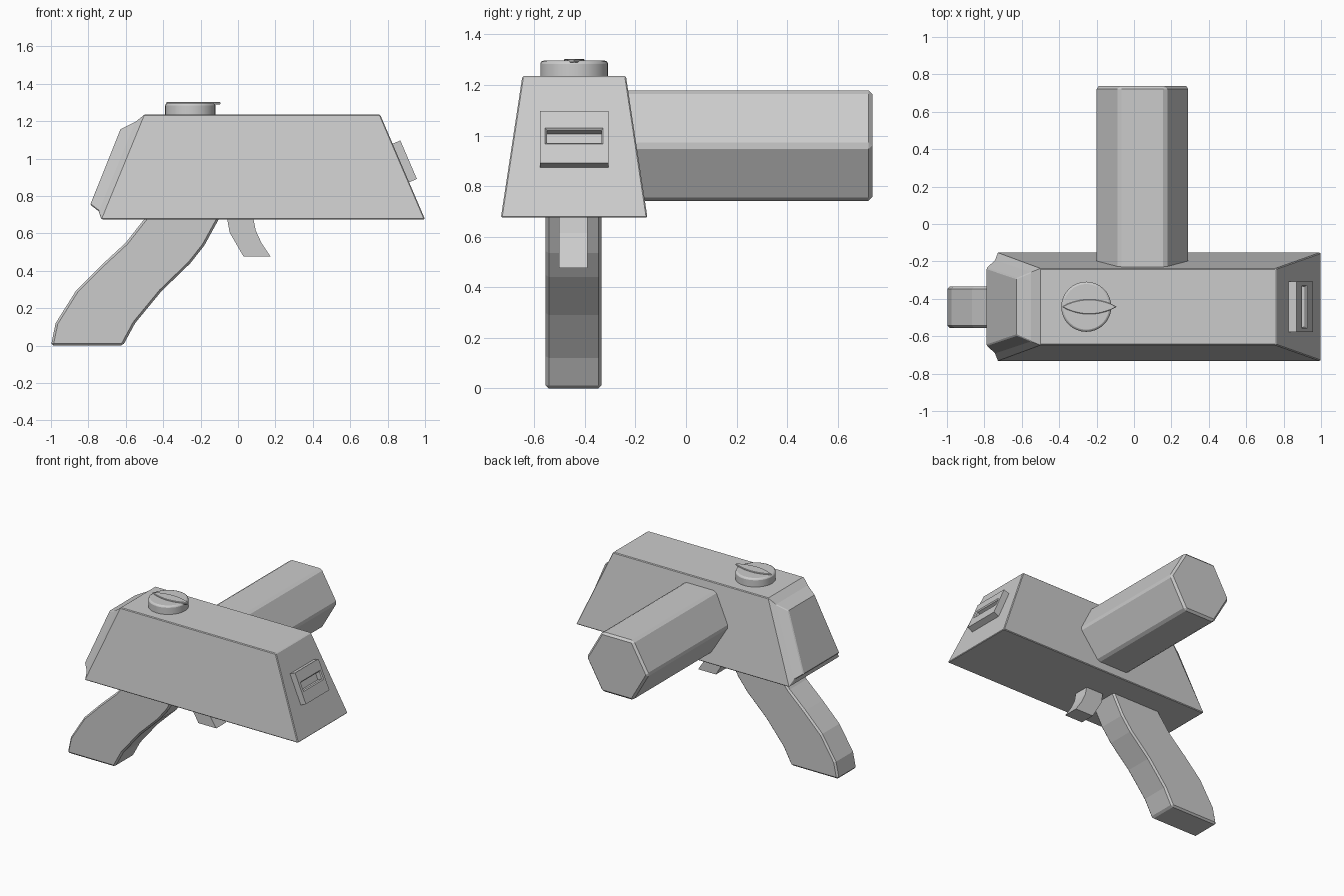
import bpy, bmesh, math
from mathutils import Vector

if "Cube" in bpy.data.objects:
    bpy.data.objects.remove(bpy.data.objects["Cube"])

YC = -0.4425  # centre line of body, grip, trigger and knob


def finish(name, bm, bevel=0.0, segments=1):
    bmesh.ops.recalc_face_normals(bm, faces=bm.faces)
    me = bpy.data.meshes.new(name)
    bm.to_mesh(me)
    bm.free()
    ob = bpy.data.objects.new(name, me)
    bpy.context.collection.objects.link(ob)
    if bevel:
        m = ob.modifiers.new("bevel", 'BEVEL')
        m.width, m.segments = bevel, segments
        m.limit_method, m.angle_limit = 'ANGLE', math.radians(50)
    return ob


def loft(name, rings, bevel=0.0):
    """Bridge successive rings of points and cap both ends."""
    bm = bmesh.new()
    vs = [[bm.verts.new(p) for p in r] for r in rings]
    n = len(rings[0])
    for a, b in zip(vs, vs[1:]):
        for i in range(n):
            j = (i + 1) % n
            bm.faces.new((a[i], a[j], b[j], b[i]))
    bm.faces.new(vs[0][::-1])
    bm.faces.new(vs[-1])
    return finish(name, bm, bevel)


def slab(name, profile, y0, y1, bevel=0.0):
    """Extrude an x-z profile between two y positions."""
    return loft(name, [[(x, y, z) for x, z in profile] for y in (y0, y1)], bevel)


def section(xb, zb, hb, xt, zt, ht):
    """Four-point body section: bottom edge then top edge, half widths hb / ht."""
    return [(xb, YC - hb, zb), (xb, YC + hb, zb), (xt, YC + ht, zt), (xt, YC - ht, zt)]


# tapered body with stepped rear plate
loft("body", [
    section(1.0, 0.675, 0.29, 0.76, 1.235, 0.205),
    section(-0.73, 0.675, 0.29, -0.50, 1.235, 0.205),
    section(-0.745, 0.718, 0.25, -0.55, 1.195, 0.185),
    section(-0.79, 0.753, 0.207, -0.628, 1.157, 0.152)], 0.005)

# curved grip
slab("grip", [(-0.49, 0.69), (-0.60, 0.55), (-0.73, 0.43), (-0.865, 0.295),
              (-0.975, 0.12), (-1.0, 0.0), (-0.615, 0.0), (-0.55, 0.12),
              (-0.41, 0.29), (-0.255, 0.44), (-0.18, 0.535), (-0.095, 0.69)],
     -0.555, -0.335, 0.012)

# trigger
slab("trigger", [(-0.06, 0.69), (-0.045, 0.605), (0.03, 0.475), (0.175, 0.475),
                 (0.125, 0.55), (0.095, 0.615), (0.08, 0.69)], -0.502, -0.39)

# hexagonal side cylinder
hexagon = [(0.045 + 0.252 * math.cos(k * math.pi / 3),
            0.96 + 0.252 * math.sin(k * math.pi / 3)) for k in range(6)]
slab("side_cylinder", hexagon, -0.28, 0.737, 0.015)

# muzzle housing with recessed slot, sitting on the sloped end
along = Vector((0.394, 0, -0.919))
out = Vector((0.919, 0, 0.394))
base = Vector((0.871, YC, 0.976))


def end_ring(half_y, half_s, depth, shift=0.0):
    return [base + out * depth + along * (shift + sv * half_s) + Vector((0, sy * half_y, 0))
            for sy, sv in ((-1, -1), (1, -1), (1, 1), (-1, 1))]


loft("muzzle_housing", [end_ring(0.136, 0.112, -0.02), end_ring(0.136, 0.112, 0.045),
                        end_ring(0.115, 0.034, 0.045, -0.005),
                        end_ring(0.108, 0.027, 0.038, -0.005),
                        end_ring(0.108, 0.027, 0.003, -0.005)])

# round dial
bm = bmesh.new()
bmesh.ops.create_cone(bm, cap_ends=True, segments=32, radius1=0.134, radius2=0.134, depth=0.075)
bmesh.ops.translate(bm, verts=bm.verts, vec=(-0.255, YC, 1.2585))
dial = finish("dial", bm, 0.012, 2)
bpy.context.view_layer.objects.active = dial
dial.select_set(True)
bpy.ops.object.shade_smooth_by_angle(angle=math.radians(35))

# lens-shaped pointer on the dial
N = 10
upper = [(-0.385 + 0.293 * i / N, 0.04 * math.sin(math.pi * i / N) ** 0.8) for i in range(N + 1)]
lens = upper + [(x, -y) for x, y in upper[-2:0:-1]]
loft("dial_pointer", [[(x, YC + y, z) for x, y in lens] for z in (1.288, 1.303)], 0.003)
